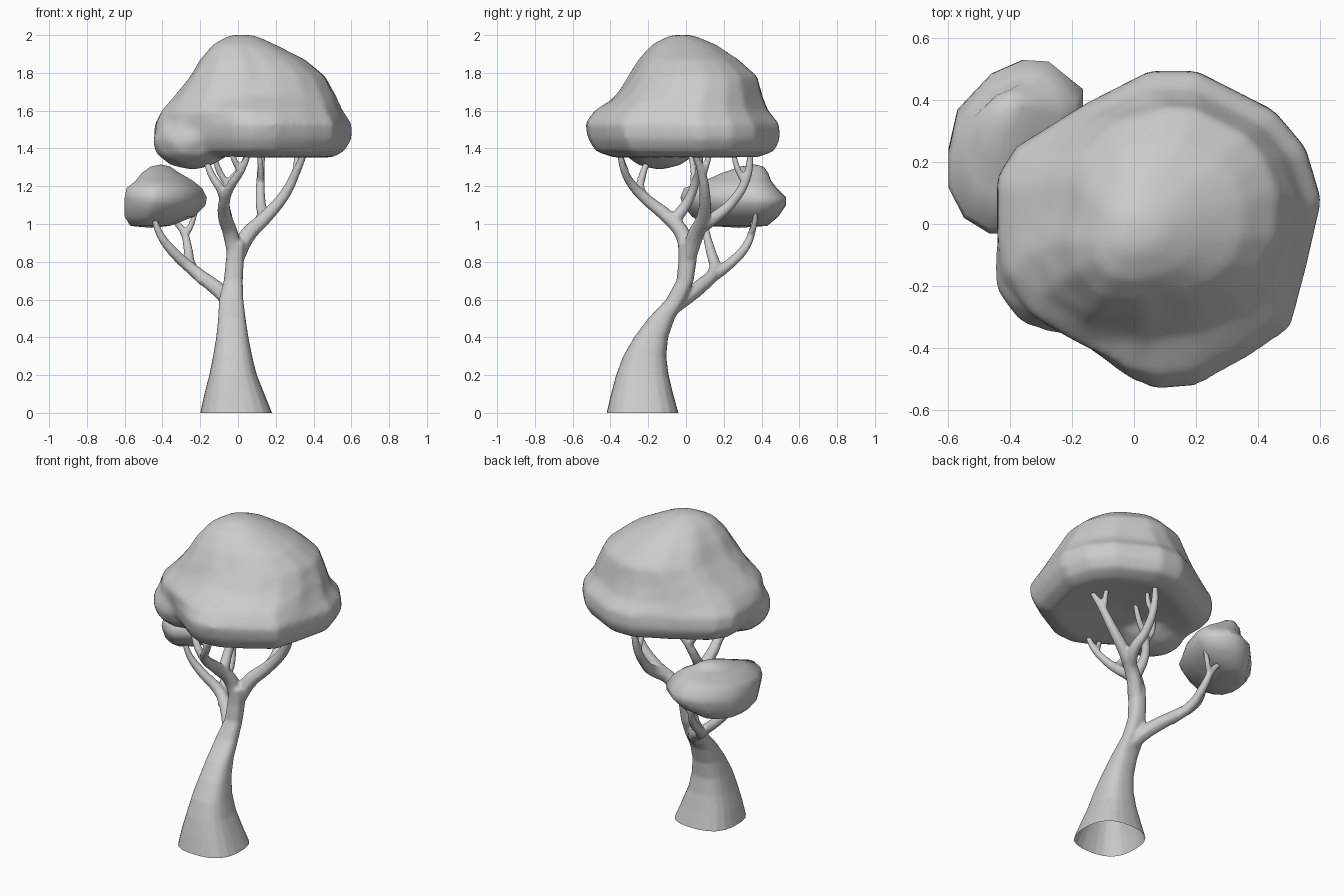
import bpy, bmesh, math

if "Cube" in bpy.data.objects:
    bpy.data.objects.remove(bpy.data.objects["Cube"])

grey = bpy.data.materials.new("light_grey")
grey.diffuse_color = (0.6, 0.6, 0.6, 1)
grey.use_nodes = True
grey.node_tree.nodes["Principled BSDF"].inputs["Base Color"].default_value = grey.diffuse_color


def finish(name, bm):
    me = bpy.data.meshes.new(name)
    bmesh.ops.recalc_face_normals(bm, faces=bm.faces)
    for f in bm.faces:
        f.smooth = True
    bm.to_mesh(me)
    bm.free()
    me.materials.append(grey)
    ob = bpy.data.objects.new(name, me)
    bpy.context.collection.objects.link(ob)
    return ob


def loft(name, plan, rings, low, high, round_from=99):
    """Stack copies of a plan outline, each fitted to (z, xmin, xmax, ymin, ymax);
    above round_from the outline blends to an ellipse with a fuller front-left shoulder."""
    xs, ys = [p[0] for p in plan], [p[1] for p in plan]
    x0, x1, y0, y1 = min(xs), max(xs), min(ys), max(ys)
    bm = bmesh.new()
    loops = []
    for z, a, b, c, d in rings:
        t = min(1, max(0, (z - round_from) / .2))
        loop = []
        for x, y in plan:
            u, v = 2 * (x - x0) / (x1 - x0) - 1, 2 * (y - y0) / (y1 - y0) - 1
            k = 1 - t + t / math.hypot(u, v)
            if u < 0 and v < 0:
                k *= 1 + .5 * t * u * v * k * k
            loop.append(bm.verts.new(((a + b) / 2 + u * k * (b - a) / 2,
                                      (c + d) / 2 + v * k * (d - c) / 2, z)))
        loops.append(loop)
    n = len(plan)
    for lo, hi in zip(loops, loops[1:]):
        for i in range(n):
            j = (i + 1) % n
            bm.faces.new((lo[i], lo[j], hi[j], hi[i]))
    for tip, loop in ((low, loops[0]), (high, loops[-1])):
        v = bm.verts.new(tip)
        for i in range(n):
            bm.faces.new((loop[i], loop[(i + 1) % n], v))
    return finish(name, bm)


wood = []


def branch(name, pts):
    """Tapered curved limb through (x, y, z, radius) points."""
    cu = bpy.data.curves.new(name, 'CURVE')
    cu.dimensions = '3D'
    cu.bevel_depth = 1.0
    cu.bevel_resolution = 2
    cu.resolution_u = 5
    cu.use_fill_caps = True
    s = cu.splines.new('BEZIER')
    s.bezier_points.add(len(pts) - 1)
    for bp, (x, y, z, r) in zip(s.bezier_points, pts):
        bp.co = (x, y, z)
        bp.radius = r
        bp.handle_left_type = bp.handle_right_type = 'AUTO'
    cu.materials.append(grey)
    ob = bpy.data.objects.new(name, cu)
    bpy.context.collection.objects.link(ob)
    bpy.ops.object.select_all(action='DESELECT')
    ob.select_set(True)
    bpy.context.view_layer.objects.active = ob
    bpy.ops.object.convert(target='MESH')
    wood.append(bpy.context.view_layer.objects.active)


def fuse(main, others, name, voxel, soften):
    """Join overlapping parts into one smooth skin."""
    bpy.ops.object.select_all(action='DESELECT')
    for ob in others + [main]:
        ob.select_set(True)
    bpy.context.view_layer.objects.active = main
    bpy.ops.object.join()
    mod = main.modifiers.new("fuse", 'REMESH')
    mod.mode = 'VOXEL'
    mod.voxel_size = voxel
    mod.use_smooth_shade = True
    main.modifiers.new("soften", 'SMOOTH').iterations = soften
    bpy.ops.object.convert(target='MESH')
    main.name = name
    main.data.materials.clear()
    main.data.materials.append(grey)
    for p in main.data.polygons:
        p.material_index = 0


# Trunk: flared leaning tube (extended below the ground, trimmed later)
ring = []
for i in range(24):
    a = math.tau * i / 24
    r = 1 + .09 * math.sin(2 * a) ** 2
    ring.append((r * math.cos(a), r * math.sin(a)))
trunk = loft("trunk", ring, [
    (-.06, -.21, .19, -.43, -.03),
    (0, -.2, .18, -.42, -.04), (.1, -.178, .14, -.397, -.068),
    (.2, -.152, .1, -.37, -.092), (.3, -.132, .075, -.333, -.105),
    (.4, -.115, .055, -.275, -.095), (.5, -.105, .04, -.2, -.06),
    (.6, -.1, .028, -.105, 0), (.7, -.075, .025, -.05, .04),
    (.8, -.065, .03, -.04, .055), (.9, -.053, .04, -.04, .065)],
    (0, -.23, -.06), (0, .015, .94))

# Limbs of the main crown
branch("right_limb", [(-.01, .01, .82, .045), (.05, .05, .94, .045), (.14, .09, 1.03, .038),
                      (.25, .1, 1.16, .03), (.31, .08, 1.28, .024), (.36, .04, 1.39, .015)])
branch("right_limb_twig", [(.3, .085, 1.25, .021), (.31, .11, 1.32, .018), (.31, .13, 1.39, .014)])
branch("back_limb", [(.08, .06, .97, .038), (.13, .16, 1.04, .034), (.12, .24, 1.11, .028),
                     (.12, .32, 1.24, .024), (.13, .345, 1.4, .016)])
branch("back_limb_twig", [(.12, .31, 1.22, .02), (.12, .27, 1.3, .017), (.11, .25, 1.38, .014)])
branch("front_limb", [(-.01, .01, .82, .045), (-.04, -.02, .95, .042), (-.07, -.1, 1.04, .038),
                      (-.07, -.21, 1.13, .031), (-.04, -.28, 1.2, .026),
                      (.02, -.33, 1.29, .021), (.07, -.355, 1.41, .014)])
branch("front_limb_twig", [(.01, -.32, 1.28, .019), (-.02, -.34, 1.34, .017), (-.05, -.35, 1.41, .013)])
branch("left_limb", [(-.07, -.19, 1.11, .028), (-.09, -.24, 1.18, .025),
                     (-.14, -.23, 1.26, .021), (-.17, -.2, 1.34, .016)])
branch("middle_limb", [(-.06, -.06, 1.02, .035), (-.07, .01, 1.12, .028), (-.04, .05, 1.22, .024),
                       (.02, .07, 1.3, .019), (.06, .08, 1.4, .014)])
branch("middle_limb_twig", [(-.05, .04, 1.2, .02), (-.1, .04, 1.28, .018), (-.13, .02, 1.38, .014)])

# Low side limb
branch("low_limb", [(-.035, -.06, .57, .045), (-.07, .01, .62, .044), (-.12, .07, .665, .041),
                    (-.23, .15, .75, .034), (-.35, .13, .86, .028), (-.41, .11, .94, .022),
                    (-.45, .1, 1.04, .015)])
branch("low_limb_back", [(-.18, .11, .7, .034), (-.25, .22, .78, .03), (-.265, .31, .87, .025),
                         (-.29, .35, .96, .02), (-.37, .36, 1.05, .014)])
branch("low_limb_twig", [(-.28, .34, .94, .019), (-.25, .36, .99, .017), (-.22, .37, 1.08, .014)])
fuse(trunk, wood, "trunk_and_branches", .008, 6)

# Trim at the ground, leaving the base open
bm = bmesh.new()
bm.from_mesh(trunk.data)
bmesh.ops.bisect_plane(bm, geom=bm.verts[:] + bm.edges[:] + bm.faces[:],
                       plane_co=(0, 0, 0), plane_no=(0, 0, 1), clear_inner=True)
bm.to_mesh(trunk.data)
bm.free()

# Main crown
crown = loft("large_crown", [
    (.6, .08), (.55, .25), (.45, .37), (.2, .5), (.05, .5), (-.16, .39), (-.38, .25),
    (-.44, .15), (-.44, -.02), (-.43, -.16), (-.33, -.29), (-.18, -.37), (-.02, -.49), (.07, -.53),
    (.2, -.515), (.37, -.42), (.5, -.33), (.55, -.14)], [
    (1.365, -.2, .35, -.25, .27), (1.35, -.33, .5, -.38, .37), (1.385, -.4, .565, -.48, .465),
    (1.45, -.445, .605, -.52, .497), (1.53, -.44, .605, -.537, .492), (1.6, -.395, .56, -.485, .435),
    (1.68, -.31, .525, -.36, .405), (1.78, -.225, .47, -.285, .38), (1.87, -.18, .36, -.235, .28),
    (1.95, -.12, .2, -.17, .16), (1.995, -.05, .1, -.09, .05)],
    (.08, 0, 1.39), (.02, -.02, 2.005), round_from=1.53)

# Drooping lobe on the front left, blended into the main crown
bm = bmesh.new()
bmesh.ops.create_icosphere(bm, subdivisions=2, radius=1)
for v in bm.verts:
    x, y, z = v.co
    v.co = (-.24 + x * .22, -.14 + y * .22, 1.445 + z * .16)
fuse(crown, [finish("crown_lobe", bm)], "large_crown", .018, 8)

# Small crown
loft("small_crown", [
    (-.6, .23), (-.57, .37), (-.46, .49), (-.36, .535), (-.28, .53), (-.17, .44), (-.17, .37),
    (-.22, .2), (-.3, .05), (-.43, -.03), (-.47, -.03), (-.55, .02), (-.6, .12)], [
    (.985, -.52, -.41, .2, .36), (.99, -.57, -.36, .11, .43), (1.04, -.6, -.23, .03, .49),
    (1.1, -.6, -.172, -.015, .53), (1.14, -.6, -.165, -.03, .53), (1.19, -.59, -.19, -.01, .48),
    (1.23, -.54, -.24, .1, .45), (1.27, -.51, -.31, .19, .435), (1.305, -.46, -.36, .29, .41)],
    (-.46, .28, .98), (-.41, .36, 1.315))
